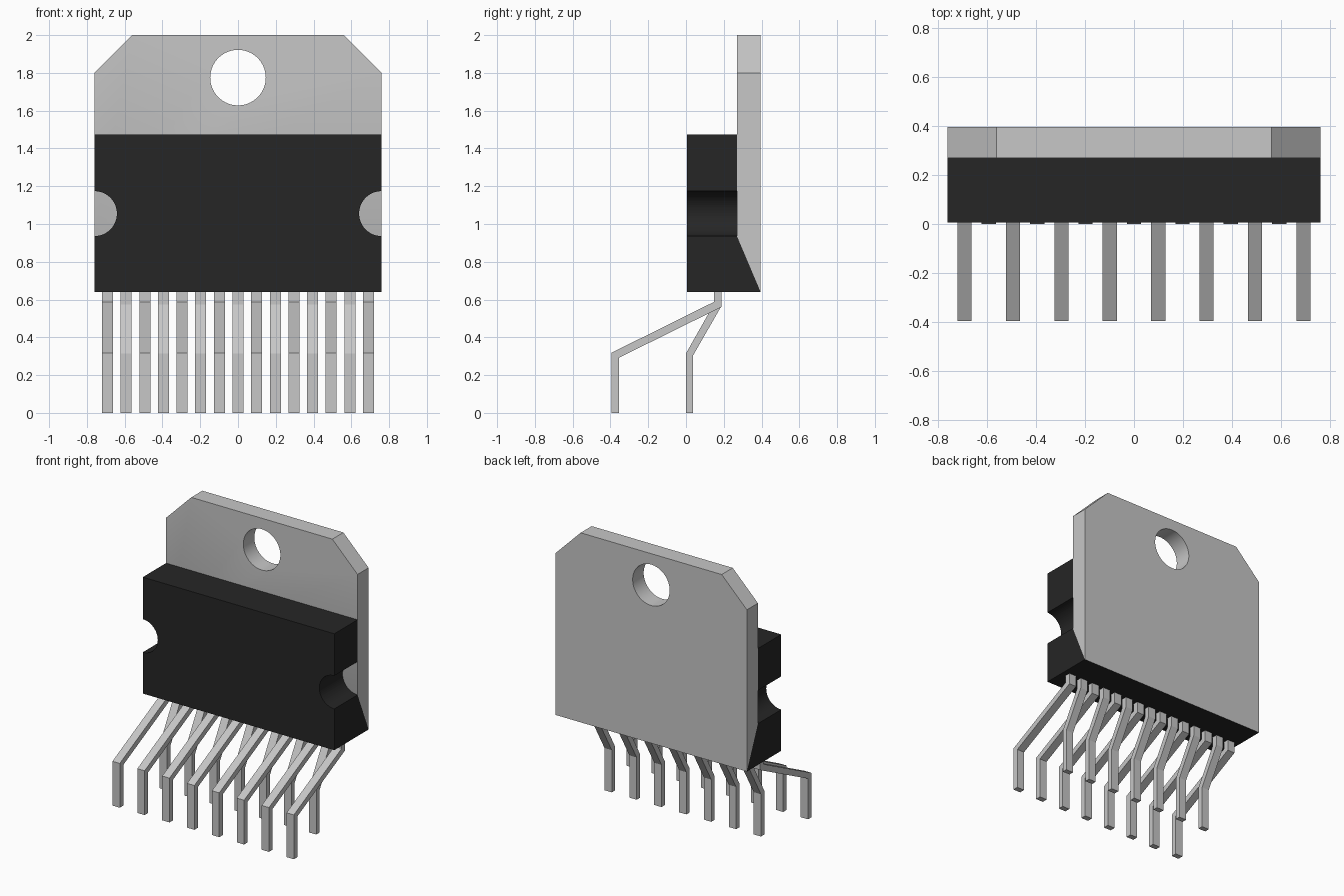
import bpy, bmesh, math
from mathutils import Vector

cube = bpy.data.objects.get("Cube")
if cube:
    bpy.data.objects.remove(cube, do_unlink=True)


def make_material(name, value):
    mat = bpy.data.materials.new(name)
    mat.use_nodes = True
    color = (value, value, value, 1)
    mat.diffuse_color = color
    mat.node_tree.nodes["Principled BSDF"].inputs["Base Color"].default_value = color
    return mat


metal = make_material("tinned metal", 0.57)
plastic = make_material("black plastic", 0.019)


def extrude(name, outline, direction, mat):
    """Make a prism from a 3D outline pushed along a direction."""
    bm = bmesh.new()
    face = bm.faces.new([bm.verts.new(p) for p in outline])
    moved = bmesh.ops.extrude_face_region(bm, geom=[face])["geom"]
    bmesh.ops.translate(bm, vec=Vector(direction),
                        verts=[v for v in moved if isinstance(v, bmesh.types.BMVert)])
    bmesh.ops.recalc_face_normals(bm, faces=bm.faces)
    mesh = bpy.data.meshes.new(name)
    bm.to_mesh(mesh)
    bm.free()
    mesh.materials.append(mat)
    obj = bpy.data.objects.new(name, mesh)
    bpy.context.collection.objects.link(obj)
    return obj


def side_prism(name, profile, x, width, mat):
    """Extrude a (y, z) profile across x, centred on x."""
    return extrude(name, [(x - width / 2, y, z) for y, z in profile], (width, 0, 0), mat)


def drill(obj, x, z, radius):
    """Cut a round hole along y, then discard the cutter."""
    bpy.ops.mesh.primitive_cylinder_add(vertices=64, radius=radius, depth=2,
                                        location=(x, 0, z), rotation=(math.pi / 2, 0, 0))
    cutter = bpy.context.object
    cutter.hide_render = True
    mod = obj.modifiers.new("hole", 'BOOLEAN')
    mod.operation = 'DIFFERENCE'
    mod.solver = 'EXACT'
    mod.object = cutter
    bpy.ops.object.select_all(action='DESELECT')
    bpy.context.view_layer.objects.active = obj
    obj.select_set(True)
    bpy.ops.object.modifier_apply(modifier=mod.name)
    bpy.data.objects.remove(cutter, do_unlink=True)
    bpy.ops.object.shade_smooth_by_angle(angle=math.radians(30))


HALF, BOTTOM, SLOPE_TOP = 0.76, 0.64, 0.935
FRONT, SEAM, BACK = 0.006, 0.27, 0.395

# Heat sink tab: clipped top corners, front lower edge raised to form a bevel
right_side = [(HALF, BOTTOM), (HALF, 1.8), (0.56, 2)]
outline = right_side + [(-x, z) for x, z in reversed(right_side)]
tab = extrude("heat_sink_tab", [(x, BACK, z) for x, z in outline],
              (0, SEAM - BACK, 0), metal)
for v in tab.data.vertices:
    if v.co.y < SEAM + 0.01 and v.co.z < BOTTOM + 0.01:
        v.co.z = SLOPE_TOP
drill(tab, 0, 1.775, 0.147)

# Moulded body with a half-round notch on each side
body = side_prism("body", [(FRONT, BOTTOM), (BACK, BOTTOM), (SEAM, SLOPE_TOP),
                           (SEAM, 1.475), (FRONT, 1.475)], 0, 2 * HALF, plastic)
for side in (-1, 1):
    drill(body, side * HALF, 1.055, 0.119)

# Bent leads: long and short alternate along the row
long_profile = [(0.147, 0.66), (0.147, 0.587), (-0.395, 0.318), (-0.395, 0),
                (-0.355, 0), (-0.355, 0.292), (0.187, 0.56), (0.187, 0.66)]
short_profile = [(0.147, 0.66), (0.147, 0.575), (0, 0.315), (0, 0),
                 (0.037, 0), (0.037, 0.303), (0.187, 0.565), (0.187, 0.66)]
COUNT = 15
for i in range(COUNT):
    kind, profile = (("long", long_profile), ("short", short_profile))[i % 2]
    x = (i - (COUNT - 1) / 2) * 0.0987
    side_prism(f"{kind}_lead_{i + 1}", profile, x, 0.058, metal)
